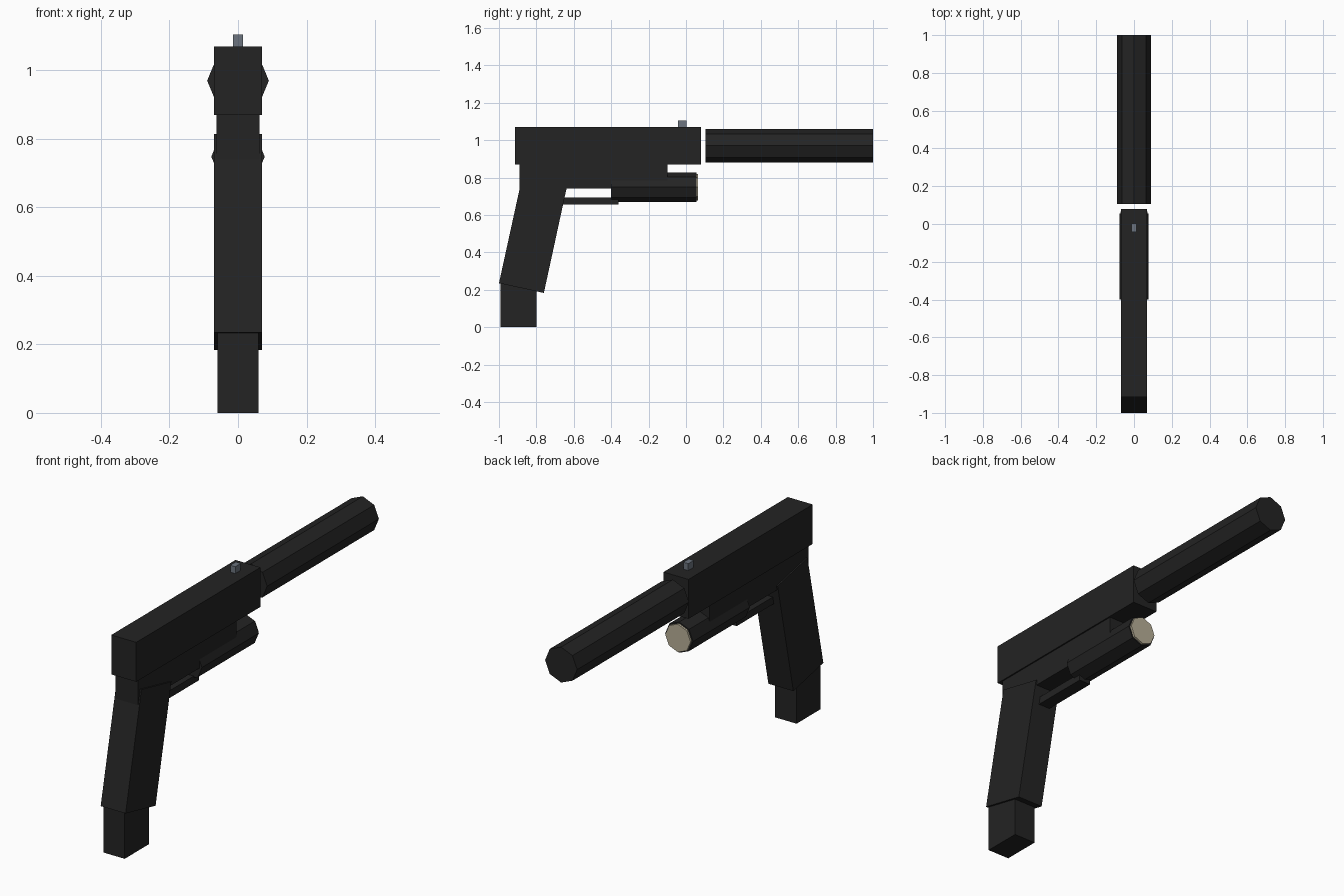
import bpy, bmesh, math

if "Cube" in bpy.data.objects:
    bpy.data.objects.remove(bpy.data.objects["Cube"])


def material(name, rgb):
    m = bpy.data.materials.new(name)
    m.diffuse_color = (*rgb, 1)
    m.use_nodes = True
    m.node_tree.nodes["Principled BSDF"].inputs["Base Color"].default_value = m.diffuse_color
    return m


BLACK = material("matte_black", (0.017, 0.017, 0.017))
STEEL = material("grey_steel", (0.15, 0.175, 0.21))
LENS = material("warm_lens", (0.48, 0.43, 0.31))


def finish(name, bm, mat):
    bmesh.ops.recalc_face_normals(bm, faces=bm.faces)
    me = bpy.data.meshes.new(name)
    bm.to_mesh(me)
    bm.free()
    me.materials.append(mat)
    ob = bpy.data.objects.new(name, me)
    bpy.context.collection.objects.link(ob)
    return ob


def slab(name, half_width, profile, mat=BLACK):
    """Side profile of (y, z) points given thickness across x."""
    bm = bmesh.new()
    face = bm.faces.new([bm.verts.new((-half_width, y, z)) for y, z in profile])
    out = bmesh.ops.extrude_face_region(bm, geom=[face])
    verts = [v for v in out["geom"] if isinstance(v, bmesh.types.BMVert)]
    bmesh.ops.translate(bm, verts=verts, vec=(2 * half_width, 0, 0))
    return finish(name, bm, mat)


def block(name, half_width, y0, y1, z0, z1, mat=BLACK):
    return slab(name, half_width, [(y0, z0), (y1, z0), (y1, z1), (y0, z1)], mat)


def octagon_tube(name, radius, y0, y1, z, mat=BLACK):
    """Eight-sided prism along y, with corners on the axes."""
    bm = bmesh.new()
    rings = []
    for y in (y0, y1):
        rings.append([bm.verts.new((radius * math.cos(i * math.pi / 4), y,
                                    z + radius * math.sin(i * math.pi / 4)))
                      for i in range(8)])
    for ring in rings:
        bm.faces.new(ring)
    for i in range(8):
        j = (i + 1) % 8
        bm.faces.new((rings[0][i], rings[0][j], rings[1][j], rings[1][i]))
    return finish(name, bm, mat)


# Upper body
block("slide", 0.07, -0.915, 0.08, 0.87, 1.07)
block("frame", 0.063, -0.89, -0.10, 0.74, 0.87)
block("front_sight", 0.014, -0.042, 0.002, 1.07, 1.105, STEEL)

# Slanted grip and the magazine below it
slab("grip", 0.07, [(-1.0, 0.235), (-0.76, 0.183), (-0.634, 0.763), (-0.873, 0.815)])
block("magazine", 0.06, -0.993, -0.80, 0.0, 0.235)

# Bar below the frame
block("guard_bar", 0.032, -0.70, -0.36, 0.655, 0.692)

# Barrel extension and lamp
octagon_tube("barrel_tube", 0.09, 0.105, 1.0, 0.97)
octagon_tube("lamp_body", 0.078, -0.40, 0.055, 0.748)
octagon_tube("lamp_lens", 0.071, 0.04, 0.065, 0.748, LENS)
